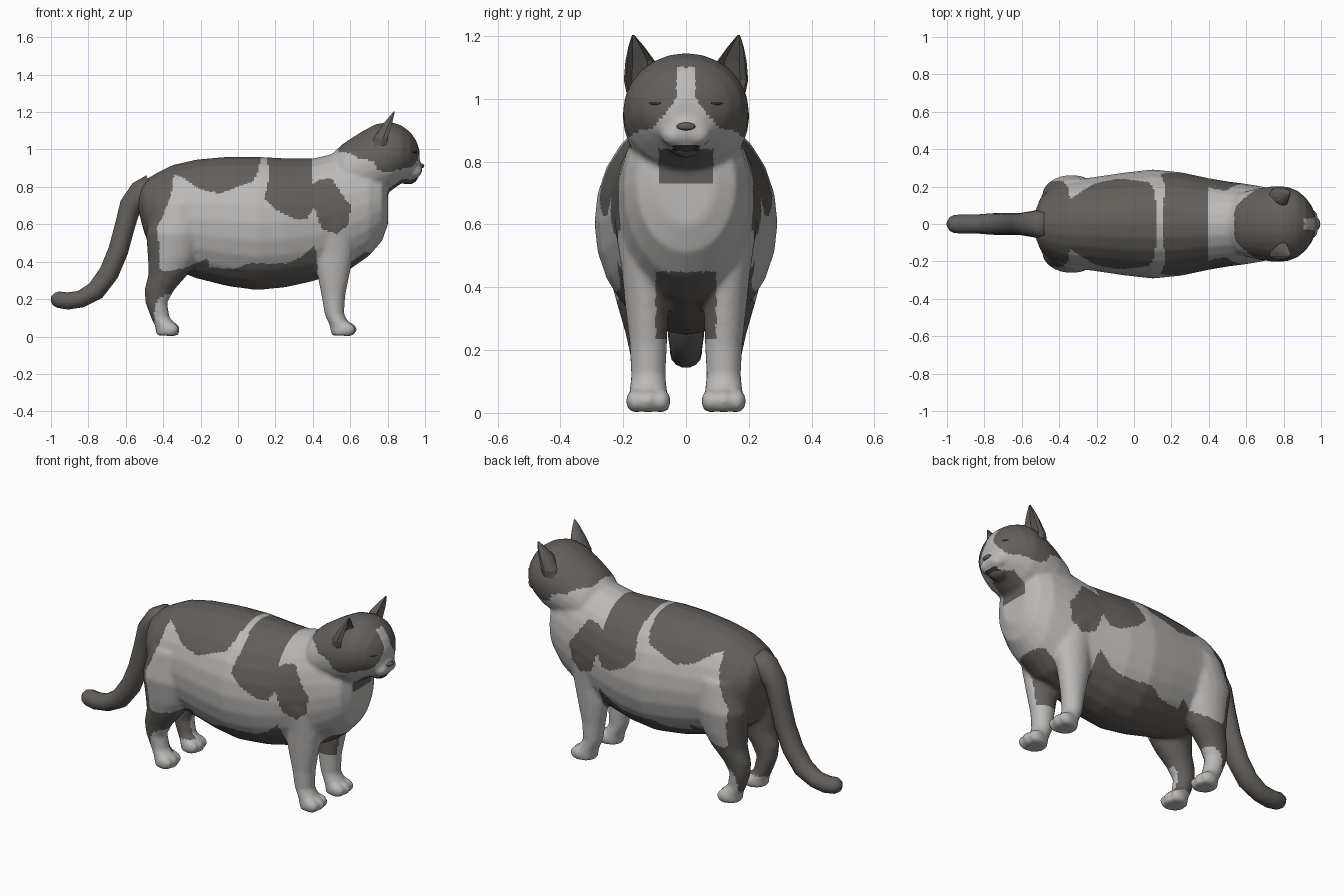
import bpy, bmesh, math
from mathutils import Vector, Matrix

if "Cube" in bpy.data.objects:
    bpy.data.objects.remove(bpy.data.objects["Cube"])


def material(name, rgb):
    m = bpy.data.materials.new(name)
    m.diffuse_color = (*rgb, 1)
    m.use_nodes = True
    m.node_tree.nodes["Principled BSDF"].inputs["Base Color"].default_value = m.diffuse_color
    return m


LIGHT = material("light fur", (0.50, 0.49, 0.48))
DARK = material("dark fur", (0.125, 0.115, 0.105))
BLACK = material("black skin", (0.035, 0.032, 0.03))


def loft(bm, rings, n=20):
    """Closed skin through elliptical rings of (centre, axis a, axis b)."""
    loops = []
    for c, a, b in rings:
        c, a, b = Vector(c), Vector(a), Vector(b)
        loops.append([bm.verts.new(c + a * math.cos(t) + b * math.sin(t))
                      for t in (2 * math.pi * i / n for i in range(n))])
    for p, q in zip(loops, loops[1:]):
        for i in range(n):
            j = (i + 1) % n
            bm.faces.new((p[i], p[j], q[j], q[i]))
    bm.faces.new(loops[0][::-1])
    bm.faces.new(loops[-1])


def ellipsoid(bm, c, r, rot=0):
    m = Matrix.Translation(c) @ Matrix.Rotation(rot, 4, 'Z') @ Matrix.Diagonal((*r, 1))
    bmesh.ops.create_uvsphere(bm, u_segments=16, v_segments=10, radius=1, matrix=m)


def finish(bm, name, mats):
    bmesh.ops.recalc_face_normals(bm, faces=bm.faces[:])
    me = bpy.data.meshes.new(name)
    bm.to_mesh(me)
    bm.free()
    ob = bpy.data.objects.new(name, me)
    bpy.context.collection.objects.link(ob)
    for m in mats:
        me.materials.append(m)
    return ob


def x_rings(rows):
    return [((x, 0, (t + b) / 2), (0, w, 0), (0, 0, (t - b) / 2)) for x, t, b, w in rows]


def z_rings(rows, side):
    return [((x, side * y, z), (rx, 0, 0), (0, ry, 0)) for z, x, rx, y, ry in rows]


# Torso and head profiles: x, top, bottom, half width
TORSO = [(-.535, .79, .68, .05), (-.50, .835, .55, .14), (-.44, .872, .42, .20),
         (-.35, .917, .36, .235), (-.22, .947, .31, .25), (-.05, .962, .268, .275),
         (.1, .962, .248, .292), (.25, .953, .262, .277), (.4, .952, .295, .245),
         (.5, .975, .33, .228), (.6, 1.0, .36, .215), (.7, 1.0, .43, .198),
         (.77, .95, .51, .16), (.802, .84, .60, .09)]
HEAD = [(.48, .955, .7, .10), (.56, 1.03, .72, .165), (.66, 1.095, .73, .19),
        (.74, 1.137, .75, .202), (.82, 1.147, .78, .20), (.875, 1.128, .82, .178),
        (.92, 1.095, .85, .14), (.952, 1.05, .86, .092), (.97, 1.0, .89, .05)]
# Leg profiles: z, centre x, radius x, centre y, radius y
HIND = [(.72, -.30, .15, .14, .10), (.55, -.335, .157, .15, .113), (.42, -.35, .132, .14, .10),
        (.33, -.375, .105, .135, .08), (.25, -.42, .08, .13, .062), (.18, -.437, .058, .125, .052),
        (.10, -.415, .05, .12, .05), (.06, -.385, .06, .12, .062), (.005, -.375, .06, .12, .062)]
FORE = [(.76, .50, .11, .13, .085), (.6, .51, .125, .13, .097), (.45, .515, .105, .125, .08),
        (.35, .51, .09, .125, .07), (.22, .51, .064, .12, .06), (.12, .515, .052, .12, .055),
        (.06, .545, .055, .12, .062), (.005, .555, .055, .12, .062)]

# Body: torso, head, muzzle, chin, legs and toes fused into one skin
bm = bmesh.new()
loft(bm, x_rings(TORSO), 24)
loft(bm, x_rings(HEAD), 24)
ellipsoid(bm, (.925, 0, .9), (.063, .075, .06))
ellipsoid(bm, (.91, 0, .85), (.052, .055, .038))
for s in (-1, 1):
    ellipsoid(bm, (.94, s * .035, .885), (.045, .045, .038))
    loft(bm, z_rings(HIND, s))
    loft(bm, z_rings(FORE, s))
    for toe_x in (-.357, .588):
        for k in (-1, 0, 1):
            ellipsoid(bm, (toe_x - .008 * abs(k), s * (.12 + .042 * k), .038), (.048, .03, .038))
raw = finish(bm, "body_parts", [])
mod = raw.modifiers.new("fuse", 'REMESH')
mod.mode = 'VOXEL'
mod.voxel_size = 0.0115
mod = raw.modifiers.new("soften", 'SMOOTH')
mod.factor = 0.5
mod.iterations = 4
skin = bpy.data.meshes.new_from_object(raw.evaluated_get(bpy.context.evaluated_depsgraph_get()))
bpy.data.objects.remove(raw)
body = bpy.data.objects.new("body", skin)
bpy.context.collection.objects.link(body)
skin.materials.clear()
for m in (LIGHT, DARK, BLACK):
    skin.materials.append(m)

# Fur patches as outlines in side view (x, z)
PATCHES = [
    # saddle and rump
    [(-.7, 1.1), (.12, 1.1), (.12, .94), (.105, .88), (.08, .83), (0, .80), (-.1, .765),
     (-.2, .785), (-.28, .84), (-.34, .87), (-.36, .75), (-.40, .65), (-.435, .58),
     (-.42, .48), (-.42, .36), (-.45, .2), (-.445, .06), (-.7, .05)],
    # shoulder band
    [(.15, 1.1), (.155, .95), (.17, .86), (.14, .74), (.2, .68), (.3, .63), (.37, .63),
     (.41, .70), (.40, .80), (.40, 1.1)],
    # shoulder spot
    [(.395, .81), (.44, .84), (.5, .845), (.55, .77), (.6, .70), (.595, .60), (.53, .55),
     (.45, .57), (.42, .66), (.395, .70)],
    # belly
    [(-.26, .33), (-.15, .37), (-.02, .36), (.05, .39), (.25, .39), (.33, .42), (.41, .49),
     (.425, .38), (.42, .2), (-.26, .2)],
    # hock
    [(-.46, .38), (-.40, .35), (-.3, .36), (-.16, .42), (-.16, .28), (-.3, .23), (-.38, .23),
     (-.43, .2), (-.46, .1)],
    # mask
    [(.53, 1.3), (.535, .99), (.6, .98), (.65, .95), (.72, .94), (.75, .89), (.8, .875),
     (.88, .9), (1.1, .92), (1.1, 1.3)]]


def inside(x, z, poly):
    hit = False
    for (x1, z1), (x2, z2) in zip(poly, poly[1:] + poly[:1]):
        if (z1 > z) != (z2 > z) and x < x1 + (z - z1) * (x2 - x1) / (z2 - z1):
            hit = not hit
    return hit


def fur(p):
    x, y, z = p.x, abs(p.y), p.z
    if x > .93 and y < .045 and .832 < z < .852:       # mouth
        return 2
    if x > .78 and y < .09 and .735 < z < .84:         # chin
        return 1
    if x > .85 and z < 1.1 and y < .032 + max(0, .8 * (1 - z)):   # blaze
        return 0
    if x > 0 and y < .095 and .24 < z < .45:           # between front legs
        return 1
    if x < 0 and y < .105 and .08 < z < .5:            # inside hind legs
        return 1
    return int(any(inside(x, z, poly) for poly in PATCHES))


for f in skin.polygons:
    f.material_index = fur(f.center)
    f.use_smooth = True

# Tail: x, z, radius along a bent path
TAIL = [(-.46, .80, .07), (-.52, .77, .068), (-.575, .70, .06), (-.605, .59, .055),
        (-.64, .46, .055), (-.69, .34, .055), (-.76, .245, .053), (-.84, .2, .047),
        (-.91, .19, .047), (-.96, .197, .045), (-.985, .2, .034), (-1.0, .202, .012)]
bm = bmesh.new()
rings = []
for i, (x, z, r) in enumerate(TAIL):
    p, q = TAIL[max(i - 1, 0)], TAIL[min(i + 1, len(TAIL) - 1)]
    d = Vector((q[0] - p[0], 0, q[1] - p[1])).normalized()
    rings.append(((x, 0, z), (0, r * 1.08, 0), Vector((-d.z, 0, d.x)) * r))
loft(bm, rings, 14)
tail = finish(bm, "tail", [DARK])
for f in tail.data.polygons:
    f.use_smooth = True

# Ears: cupped cones leaning forward, base sunk in the head
EAR = [(.765, .14, 1.02, .055, .05), (.775, .148, 1.06, .05, .05), (.80, .146, 1.12, .036, .047),
       (.82, .158, 1.165, .02, .026), (.836, .168, 1.203, .004, .004)]
for s, side in ((-1, "right"), (1, "left")):
    bm = bmesh.new()
    loft(bm, [((x, s * y, z), (rx, 0, 0), (0, ry, 0)) for x, y, z, rx, ry in EAR], 12)
    bm.verts.ensure_lookup_table()
    for k, (x, y, z, rx, ry) in enumerate(EAR):        # hollow the front
        for i in (11, 0, 1):
            bm.verts[12 * k + i].co.x = x - .2 * rx
    finish(bm, side + "_ear", [DARK])

    # Narrow eyes
    bm = bmesh.new()
    ellipsoid(bm, (.934, s * .098, .985), (.012, .034, .008), s * .58)
    finish(bm, side + "_eye", [BLACK])

# Nose
bm = bmesh.new()
ellipsoid(bm, (.98, 0, .912), (.016, .03, .013))
finish(bm, "nose", [DARK])
